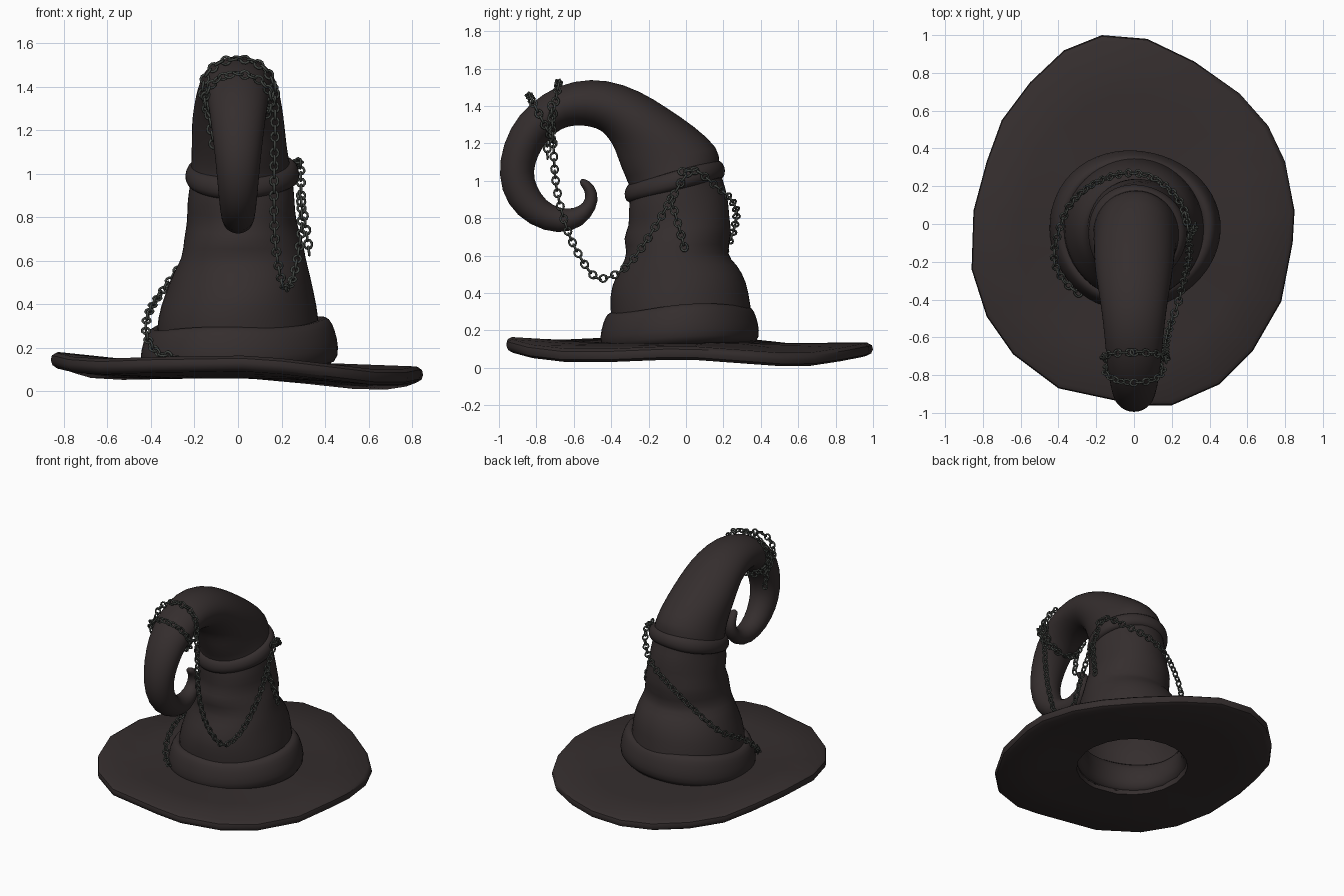
import bpy, bmesh, math
from mathutils import Vector

if "Cube" in bpy.data.objects:
    bpy.data.objects.remove(bpy.data.objects["Cube"])

TAU = 2 * math.pi


def material(name, rgb):
    m = bpy.data.materials.new(name)
    m.diffuse_color = (*rgb, 1)
    m.use_nodes = True
    m.node_tree.nodes["Principled BSDF"].inputs["Base Color"].default_value = m.diffuse_color
    return m


FELT = material("dark_felt", (0.035, 0.027, 0.027))
METAL = material("tarnished_metal", (0.052, 0.058, 0.052))


def loft(name, rings, mat, closed=False, cap_end=False, subsurf=0):
    """Skin a list of equal-length closed rings of points."""
    bm = bmesh.new()
    vs = [[bm.verts.new(p) for p in r] for r in rings]
    n, m = len(rings[0]), len(rings)
    for i in range(m if closed else m - 1):
        a, b = vs[i], vs[(i + 1) % m]
        for j in range(n):
            bm.faces.new((a[j], a[(j + 1) % n], b[(j + 1) % n], b[j]))
    if cap_end:
        bm.faces.new(vs[-1])
    bmesh.ops.recalc_face_normals(bm, faces=bm.faces)
    me = bpy.data.meshes.new(name)
    bm.to_mesh(me)
    bm.free()
    me.materials.append(mat)
    for p in me.polygons:
        p.use_smooth = True
    ob = bpy.data.objects.new(name, me)
    bpy.context.collection.objects.link(ob)
    if subsurf:
        mod = ob.modifiers.new("smooth", "SUBSURF")
        mod.levels = mod.render_levels = subsurf
    return ob


# Brim: uneven polygon with a gentle wave and an open centre
outline = [(-.17, 1), (.07, .98), (.32, .86), (.56, .69), (.71, .52), (.80, .33),
           (.85, .07), (.84, -.1), (.78, -.41), (.63, -.67), (.45, -.85), (.20, -.96),
           (.02, -.96), (-.40, -.87), (-.64, -.69), (-.78, -.49), (-.86, -.24),
           (-.85, .07), (-.78, .33), (-.70, .55), (-.55, .75), (-.37, .92)]


def brim_ring(f, dz):
    ring = []
    for x, y in outline:
        a = math.atan2(y, x)
        hole = Vector((0.36 * math.cos(a), 0.37 * math.sin(a) - 0.02))
        p = hole.lerp(Vector((x, y)), f)
        wave = -0.04 * math.cos(a - 0.44) + 0.018 * math.cos(4 * a)
        ring.append((p.x, p.y, 0.096 + wave * f + dz))
    return ring


brim = loft("brim", [brim_ring(f, dz) for f, dz in (
    (0, .036), (.5, .036), (.95, .036), (.99, .022), (1, 0), (.985, -.022),
    (.94, -.036), (.5, -.036), (0, -.036))], FELT, closed=True)
bpy.context.view_layer.objects.active = brim
brim.select_set(True)
bpy.ops.object.shade_smooth_by_angle(angle=math.radians(40))

# Crown: back y,z / front y,z / centre x / half width, bottom to fold
body = [(.36, .08, -.38, .08, 0, .37), (.37, .20, -.40, .20, 0, .38),
        (.345, .35, -.41, .33, 0, .375), (.335, .46, -.40, .44, .01, .345),
        (.27, .56, -.35, .54, .02, .315), (.21, .60, -.315, .62, .025, .285),
        (.255, .72, -.34, .69, .02, .275), (.235, .80, -.30, .76, .02, .25),
        (.225, .92, -.315, .84, .015, .25), (.19, 1.02, -.30, .92, .015, .235),
        (.18, 1.10, -.30, .98, .01, .23), (.185, 1.17, -.345, 1.06, .01, .22)]
# Curled point: outer y,z / inner y,z / half width
horn = [(.05, 1.29, -.38, 1.17, .215), (-.10, 1.39, -.41, 1.22, .205),
        (-.24, 1.48, -.45, 1.27, .19), (-.42, 1.545, -.51, 1.29, .172),
        (-.60, 1.54, -.59, 1.30, .157), (-.76, 1.475, -.67, 1.28, .147),
        (-.90, 1.355, -.74, 1.22, .132), (-.98, 1.20, -.79, 1.14, .117),
        (-1.008, 1.03, -.82, 1.05, .102), (-.96, .87, -.80, .97, .092),
        (-.84, .76, -.75, .89, .082), (-.68, .71, -.67, .85, .072),
        (-.55, .75, -.60, .85, .058), (-.475, .85, -.545, .88, .047),
        (-.465, .94, -.535, .925, .04), (-.52, 1.01, -.55, .96, .033),
        (-.57, 1.012, -.567, .98, .02)]
stations = body + [(a, b, c, d, 0, w) for a, b, c, d, w in horn]
rings = []
for i, (yo, zo, yi, zi, cx, w) in enumerate(stations):
    ring = []
    for k in range(24):
        t = TAU * k / 24
        crease = 1 + (0.02 * math.sin(3 * t + 1.7 * i) if 2 < i < 12 else 0)
        c, s = math.cos(t) * crease, math.sin(t) * crease
        ring.append((cx + w * s, (yo + yi) / 2 + (yo - yi) / 2 * c,
                     (zo + zi) / 2 + (zo - zi) / 2 * c))
    rings.append(ring)
loft("crown", rings, FELT, cap_end=True, subsurf=1)


# Folded bands around the crown
def band(name, cx, cy, a, b, z, tilt_x, tilt_y, section, wob):
    rings = []
    for k in range(28):
        t = TAU * k / 28
        c, s = math.cos(t), math.sin(t)
        w = wob * math.sin(3 * t + 1)
        rings.append([(cx + (a + dr + w) * c, cy + (b + dr + w) * s,
                       z + dz * (1 + 6 * w) + tilt_x * c * a + tilt_y * s * b)
                      for dr, dz in section])
    loft(name, rings, FELT, closed=True, subsurf=1)


band("lower_band", 0, -.03, .45, .42, .10, .04, .05,
     [(-.08, 0), (0, .01), (.012, .08), (-.008, .16), (-.03, .208),
      (-.07, .22), (-.11, .18), (-.12, .05)], .008)
band("upper_band", .015, -.057, .253, .26, .995, .02, .24,
     [(-.04, -.055), (.005, -.045), (.014, 0), (0, .04), (-.03, .06), (-.07, .03),
      (-.07, -.03)], .006)


# Chains: links spaced along a smooth path, each turned a quarter from the last
def chain(name, pts, pitch=0.034):
    P = [Vector(p) for p in pts]
    P = [2 * P[0] - P[1]] + P + [2 * P[-1] - P[-2]]
    path = []
    for i in range(1, len(P) - 2):
        p0, p1, p2, p3 = P[i - 1:i + 3]
        for k in range(30):
            t = k / 30
            path.append(0.5 * (2 * p1 + (p2 - p0) * t + (2 * p0 - 5 * p1 + 4 * p2 - p3) * t * t
                               + (3 * p1 - p0 - 3 * p2 + p3) * t ** 3))
    bm = bmesh.new()
    travelled, count = pitch, 0
    for a, b in zip(path, path[1:]):
        travelled += (b - a).length
        if travelled < pitch:
            continue
        travelled -= pitch
        t = (b - a).normalized()
        side = t.cross(Vector((1, 0.05, 0.02))).normalized()
        other = t.cross(side)
        if count % 2:
            side, other = other, side
        count += 1
        vs = []
        for i in range(10):
            u = TAU * i / 10
            out = t * math.cos(u) * 1.15 + side * math.sin(u)
            vs.append([bm.verts.new(a + out * (0.018 + 0.006 * math.cos(TAU * j / 5))
                                    + other * 0.006 * math.sin(TAU * j / 5)) for j in range(5)])
        for i in range(10):
            for j in range(5):
                m, n = (i + 1) % 10, (j + 1) % 5
                bm.faces.new((vs[i][j], vs[m][j], vs[m][n], vs[i][n])).smooth = True
    bmesh.ops.recalc_face_normals(bm, faces=bm.faces)
    me = bpy.data.meshes.new(name)
    bm.to_mesh(me)
    bm.free()
    me.materials.append(METAL)
    bpy.context.collection.objects.link(bpy.data.objects.new(name, me))


def loop(cy, cz, uy, uz, w):
    return [(w * math.sin(TAU * k / 12), cy + uy * math.cos(TAU * k / 12),
             cz + uz * math.cos(TAU * k / 12)) for k in range(13)]


chain("back_chain", [(.285, -.02, 1.05), (.27, .06, 1.05), (.22, .15, .98), (.11, .24, .90),
                     (-.03, .27, .81), (-.2, .22, .65), (-.34, .10, .47), (-.41, -.08, .36),
                     (-.42, -.2, .26), (-.37, -.30, .18), (-.29, -.37, .16)])
chain("hanging_chain", [(.17, -.72, 1.40), (.17, -.71, 1.2), (.165, -.69, .95), (.17, -.62, .7),
                        (.20, -.51, .51), (.23, -.43, .48), (.26, -.31, .55), (.29, -.18, .73),
                        (.29, -.08, .90), (.285, 0, 1.03), (.27, .05, 1.06)])
chain("side_dangle", [(.285, -.08, .90), (.31, -.04, .76), (.33, 0, .61)])
chain("point_loop_rear", loop(-.705, 1.385, .025, .145, .163))
chain("point_loop_front", loop(-.775, 1.335, -.065, .125, .152))
chain("point_dangle", [(-.145, -.76, 1.37), (-.13, -.745, 1.25), (-.11, -.74, 1.12)])
